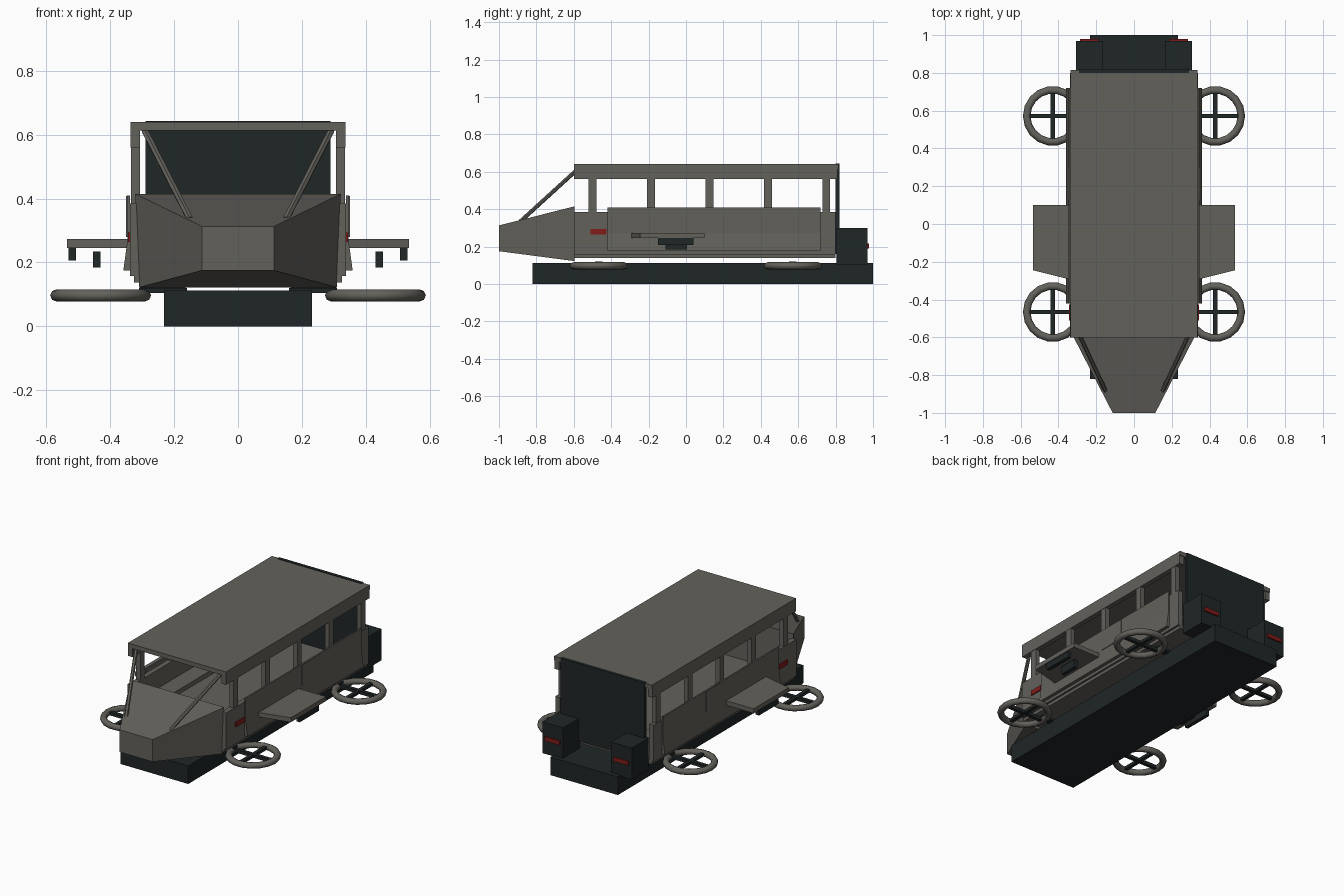
import bpy, bmesh, math
from mathutils import Vector

if "Cube" in bpy.data.objects:
    bpy.data.objects.remove(bpy.data.objects["Cube"])


def material(name, rgb):
    m = bpy.data.materials.new(name)
    m.diffuse_color = (*rgb, 1)
    m.use_nodes = True
    m.node_tree.nodes["Principled BSDF"].inputs["Base Color"].default_value = m.diffuse_color
    return m


GREY = material("warm_grey", (0.125, 0.12, 0.105))
DARK = material("near_black", (0.014, 0.019, 0.02))
RED = material("red_light", (0.22, 0.012, 0.01))


def finish(name, bm, mat):
    bmesh.ops.recalc_face_normals(bm, faces=bm.faces)
    me = bpy.data.meshes.new(name)
    bm.to_mesh(me)
    bm.free()
    ob = bpy.data.objects.new(name, me)
    bpy.context.collection.objects.link(ob)
    me.materials.append(mat)
    return ob


def loft(name, a, b, mat):
    """Closed solid between two matching outlines."""
    bm = bmesh.new()
    va = [bm.verts.new(p) for p in a]
    vb = [bm.verts.new(p) for p in b]
    n = len(va)
    bm.faces.new(va)
    bm.faces.new(vb)
    for i in range(n):
        j = (i + 1) % n
        bm.faces.new((va[i], va[j], vb[j], vb[i]))
    return finish(name, bm, mat)


def box(name, x, y, z, mat=GREY):
    ring = [(x[0], y[0]), (x[1], y[0]), (x[1], y[1]), (x[0], y[1])]
    return loft(name, [(p, q, z[0]) for p, q in ring], [(p, q, z[1]) for p, q in ring], mat)


def rod(name, a, b, r, mat=GREY):
    a, b = Vector(a), Vector(b)
    q = (b - a).to_track_quat('Z', 'Y')
    ring = [q @ Vector((r * math.cos(t), r * math.sin(t), 0))
            for t in (i * math.tau / 6 for i in range(6))]
    return loft(name, [a + p for p in ring], [b + p for p in ring], mat)


def sides(s, lo, hi):
    return sorted((s * lo, s * hi))


# chassis, cabin floor, roof, rear wall
box("chassis", (-0.232, 0.232), (-0.82, 1.0), (0, 0.112), DARK)
box("cabin_floor", (-0.32, 0.32), (-0.6, 0.8), (0.14, 0.162))
box("roof", (-0.337, 0.337), (-0.6, 0.815), (0.613, 0.64))
box("rear_wall", (-0.29, 0.29), (0.8, 0.82), (0.16, 0.643), DARK)

# tapered nose
def nose_ring(y, wt, wb, z0, z1):
    return [(-wb, y, z0), (wb, y, z0), (wt, y, z1), (-wt, y, z1)]


loft("nose", nose_ring(-1, 0.113, 0.113, 0.175, 0.313),
     nose_ring(-0.595, 0.322, 0.31, 0.122, 0.415), GREY)

for s, tag in ((-1, "left"), (1, "right")):
    # cabin side: wall, roof rail, pillars
    box("side_wall_" + tag, sides(s, 0.307, 0.338), (-0.6, 0.8), (0.157, 0.385))
    box("sill_" + tag, sides(s, 0.29, 0.325), (-0.6, 0.8), (0.138, 0.157))
    box("roof_rail_" + tag, sides(s, 0.306, 0.337), (-0.6, 0.81), (0.56, 0.613))
    for i in range(5):
        y = -0.5 + i * 0.3125
        box(f"window_pillar_{tag}_{i + 1}", sides(s, 0.306, 0.335),
            (y - 0.021, y + 0.021), (0.385, 0.56))
    # flared armour panel along the side
    prof = [(0.338, 0.41), (0.347, 0.41), (0.346, 0.27), (0.359, 0.175), (0.336, 0.175)]
    loft("side_panel_" + tag, [(s * x, -0.42, z) for x, z in prof],
         [(s * x, 0.72, z) for x, z in prof], GREY)
    box("side_hatch_" + tag, sides(s, 0.34, 0.35), (0.13, 0.30), (0.28, 0.408))
    # interior bench
    box("bench_" + tag, sides(s, 0.2, 0.307), (-0.5, 0.75), (0.24, 0.27))
    # windscreen strut
    rod("windscreen_strut_" + tag, (s * 0.292, -0.58, 0.613), (s * 0.15, -0.885, 0.335), 0.011)
    # side wing with two dark pods below
    plan = [(0.335, 0.10), (0.535, 0.10), (0.535, -0.245), (0.335, -0.295)]
    loft("side_wing_" + tag, [(s * x, y, 0.245) for x, y in plan],
         [(s * x, y, 0.273) for x, y in plan], GREY)
    box("outer_pod_" + tag, sides(s, 0.507, 0.53), (-0.15, 0.04), (0.207, 0.245), DARK)
    box("inner_pod_" + tag, sides(s, 0.43, 0.454), (-0.11, 0.005), (0.185, 0.235), DARK)
    # rear boxes and red lights
    box("rear_box_" + tag, sides(s, 0.165, 0.307), (0.805, 0.97), (0.105, 0.3), DARK)
    box("tail_light_" + tag, sides(s, 0.185, 0.287), (0.965, 0.979), (0.19, 0.215), RED)
    box("side_light_" + tag, sides(s, 0.335, 0.344), (-0.51, -0.425), (0.264, 0.294), RED)
    # four flat lift rings with crossed spokes
    for y, end in ((-0.466, "front"), (0.572, "rear")):
        name = f"{end}_{tag}"
        cx, cz = s * 0.43, 0.097
        bm = bmesh.new()
        n, m = 18, 8
        rows = []
        for i in range(n):
            t = i * math.tau / n
            row = []
            for k in range(m):
                p = k * math.tau / m
                r = 0.138 + 0.02 * math.cos(p)
                row.append(bm.verts.new((cx + r * math.cos(t), y + r * math.sin(t),
                                         cz + 0.019 * math.sin(p))))
            rows.append(row)
        for i in range(n):
            for k in range(m):
                a, b, k2 = rows[i], rows[(i + 1) % n], (k + 1) % m
                bm.faces.new((a[k], b[k], b[k2], a[k2])).smooth = True
        finish("lift_ring_" + name, bm, GREY)
        box("spoke_across_" + name, (cx - 0.13, cx + 0.13), (y - 0.011, y + 0.011), (0.087, 0.107), DARK)
        box("spoke_along_" + name, (cx - 0.011, cx + 0.011), (y - 0.13, y + 0.13), (0.088, 0.106), DARK)
        box("ring_arm_" + name, sides(s, 0.16, 0.31), (y - 0.02, y + 0.02), (0.105, 0.12), DARK)
